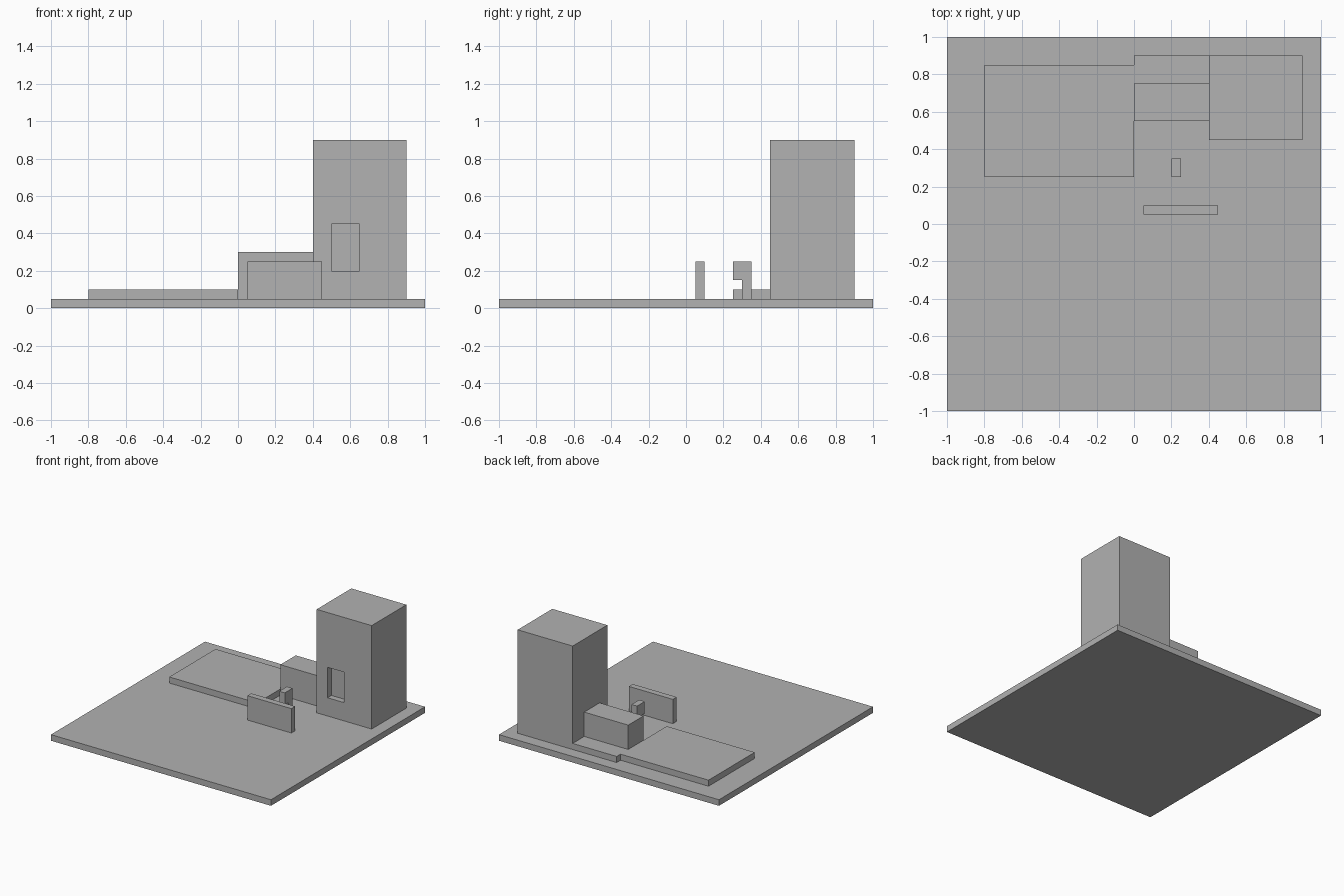
import bpy
import bmesh
from mathutils import Vector

default = bpy.data.objects.get("Cube")
if default:
    bpy.data.objects.remove(default, do_unlink=True)

GREY = (0.445, 0.445, 0.445, 1.0)
grey = bpy.data.materials.new("plain grey")
grey.use_nodes = True
grey.diffuse_color = GREY
grey.node_tree.nodes["Principled BSDF"].inputs["Base Color"].default_value = GREY

GROUND = 0.05


def box(name, x, y, z):
    """Flat-sided block from (min, max) ranges."""
    low, high = (Vector(c) for c in zip(x, y, z))
    bm = bmesh.new()
    bmesh.ops.create_cube(bm, size=1)
    bmesh.ops.scale(bm, vec=high - low, verts=bm.verts)
    bmesh.ops.translate(bm, vec=(low + high) / 2, verts=bm.verts)
    return finish(name, bm)


def prism(name, profile, axis, start, end):
    """Extrude a 2D outline along x (outline is y, z) or z (outline is x, y)."""
    bm = bmesh.new()
    place = (lambda a, b: (start, a, b)) if axis == "x" else (lambda a, b: (a, b, start))
    face = bm.faces.new([bm.verts.new(place(a, b)) for a, b in profile])
    side = bmesh.ops.extrude_face_region(bm, geom=[face])["geom"]
    moved = [g for g in side if isinstance(g, bmesh.types.BMVert)]
    shift = Vector((end - start, 0, 0)) if axis == "x" else Vector((0, 0, end - start))
    bmesh.ops.translate(bm, vec=shift, verts=moved)
    bmesh.ops.recalc_face_normals(bm, faces=bm.faces)
    return finish(name, bm)


def finish(name, bm):
    mesh = bpy.data.meshes.new(name)
    bm.to_mesh(mesh)
    bm.free()
    mesh.materials.append(grey)
    obj = bpy.data.objects.new(name, mesh)
    bpy.context.collection.objects.link(obj)
    return obj


# Ground slab
box("ground_slab", (-1, 1), (-1, 1), (0, GROUND))

# Low terrace, with a strip running behind the low block to the tower
terrace = [(-0.8, 0.25), (0, 0.25), (0, 0.75), (0.4, 0.75),
           (0.4, 0.9), (0, 0.9), (0, 0.85), (-0.8, 0.85)]
prism("terrace", terrace, "z", GROUND, 0.1)

# Low block beside the tower
box("low_block", (0, 0.4), (0.55, 0.75), (GROUND, 0.3))

# Tower with a recessed window in the front
tower = box("tower", (0.4, 0.9), (0.45, 0.9), (GROUND, 0.9))
cutter = box("window_cutter", (0.5, 0.65), (0.4, 0.5), (0.2, 0.45))
cutter.hide_render = True
cutter.hide_viewport = True
cut = tower.modifiers.new("window", "BOOLEAN")
cut.operation = "DIFFERENCE"
cut.solver = "EXACT"
cut.object = cutter

# Freestanding wall
box("free_wall", (0.05, 0.45), (0.05, 0.1), (GROUND, 0.25))

# Small post whose head overhangs to the front
post = [(0.3, GROUND), (0.35, GROUND), (0.35, 0.25),
        (0.25, 0.25), (0.25, 0.15), (0.3, 0.15)]
prism("post", post, "x", 0.2, 0.25)
